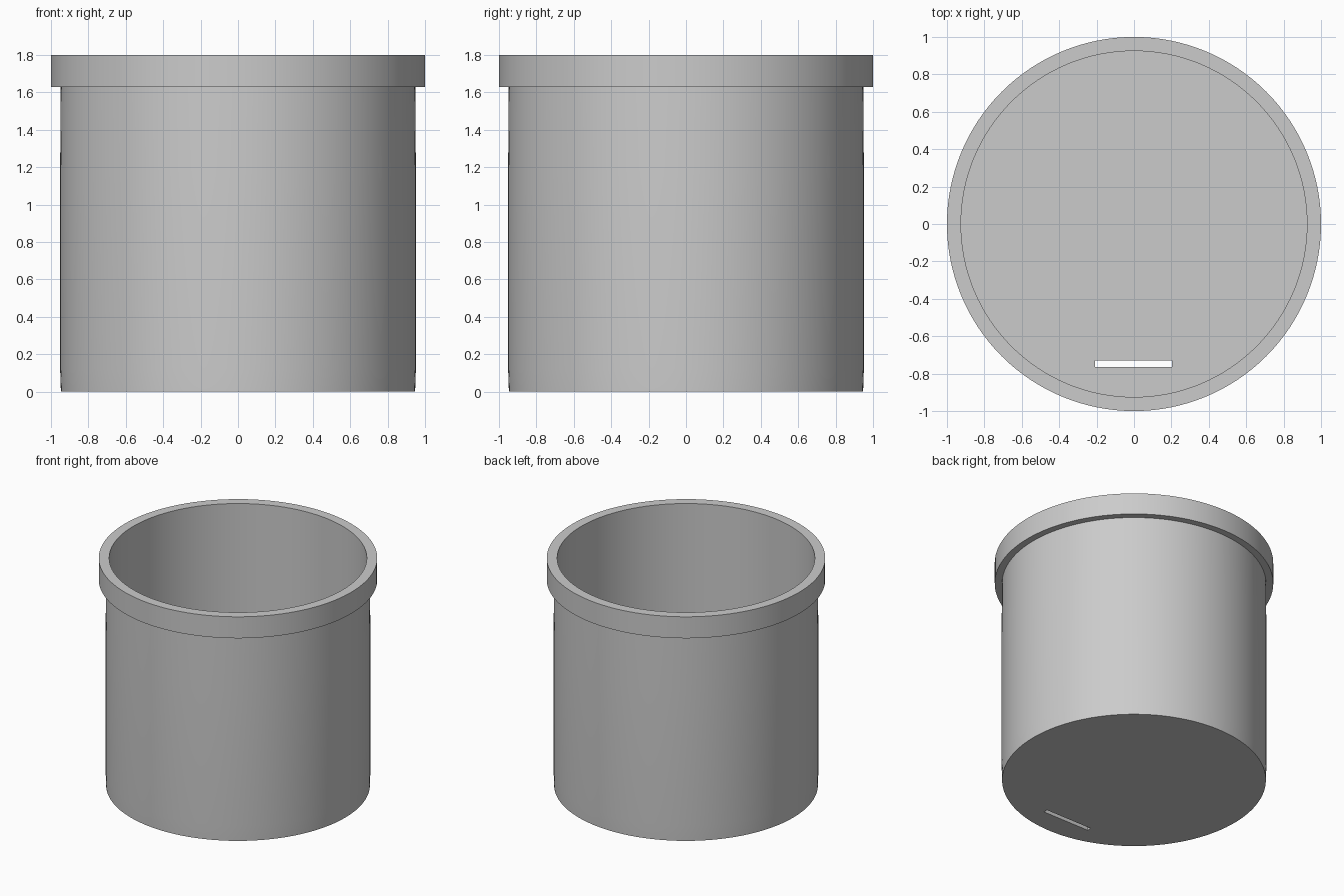
import bpy, bmesh
from math import cos, sin, tau, radians

cube = bpy.data.objects.get("Cube")
if cube:
    bpy.data.objects.remove(cube, do_unlink=True)

SEGMENTS = 128
FLOOR = 0.03

grey = bpy.data.materials.new("plain grey")
grey.use_nodes = True
grey.diffuse_color = (0.6, 0.6, 0.6, 1)
grey.node_tree.nodes["Principled BSDF"].inputs["Base Color"].default_value = grey.diffuse_color


def add_object(name, bm):
    bmesh.ops.recalc_face_normals(bm, faces=bm.faces)
    mesh = bpy.data.meshes.new(name)
    bm.to_mesh(mesh)
    bm.free()
    mesh.materials.append(grey)
    obj = bpy.data.objects.new(name, mesh)
    bpy.context.collection.objects.link(obj)
    return obj


def lathe(name, profile):
    """Turn (radius, height) points around z and cap both ends."""
    bm = bmesh.new()
    rings = [[bm.verts.new((r * cos(tau * i / SEGMENTS), r * sin(tau * i / SEGMENTS), z))
              for i in range(SEGMENTS)] for r, z in profile]
    for low, high in zip(rings, rings[1:]):
        for i in range(SEGMENTS):
            j = (i + 1) % SEGMENTS
            bm.faces.new((low[i], low[j], high[j], high[i]))
    bm.faces.new(rings[0])
    bm.faces.new(rings[-1])
    return add_object(name, bm)


# Cup: thin wall, floor and a stepped collar around the mouth
cup = lathe("collared_cup", [(0.947, 0), (0.951, 0.12), (0.951, 1.18), (0.948, 1.63),
                             (1, 1.63), (1, 1.8), (0.925, 1.8), (0.925, FLOOR)])

# Narrow slot through the floor near the front
bm = bmesh.new()
bmesh.ops.create_cube(bm, size=1)
bmesh.ops.scale(bm, vec=(0.41, 0.034, 0.2), verts=bm.verts)
bmesh.ops.translate(bm, vec=(-0.003, -0.748, 0), verts=bm.verts)
slot = add_object("slot_cutter", bm)

cut = cup.modifiers.new("floor_slot", 'BOOLEAN')
cut.operation = 'DIFFERENCE'
cut.solver = 'EXACT'
cut.object = slot

bpy.ops.object.select_all(action='DESELECT')
cup.select_set(True)
bpy.context.view_layer.objects.active = cup
bpy.ops.object.modifier_apply(modifier=cut.name)
bpy.data.objects.remove(slot, do_unlink=True)
bpy.ops.object.shade_smooth_by_angle(angle=radians(30))
